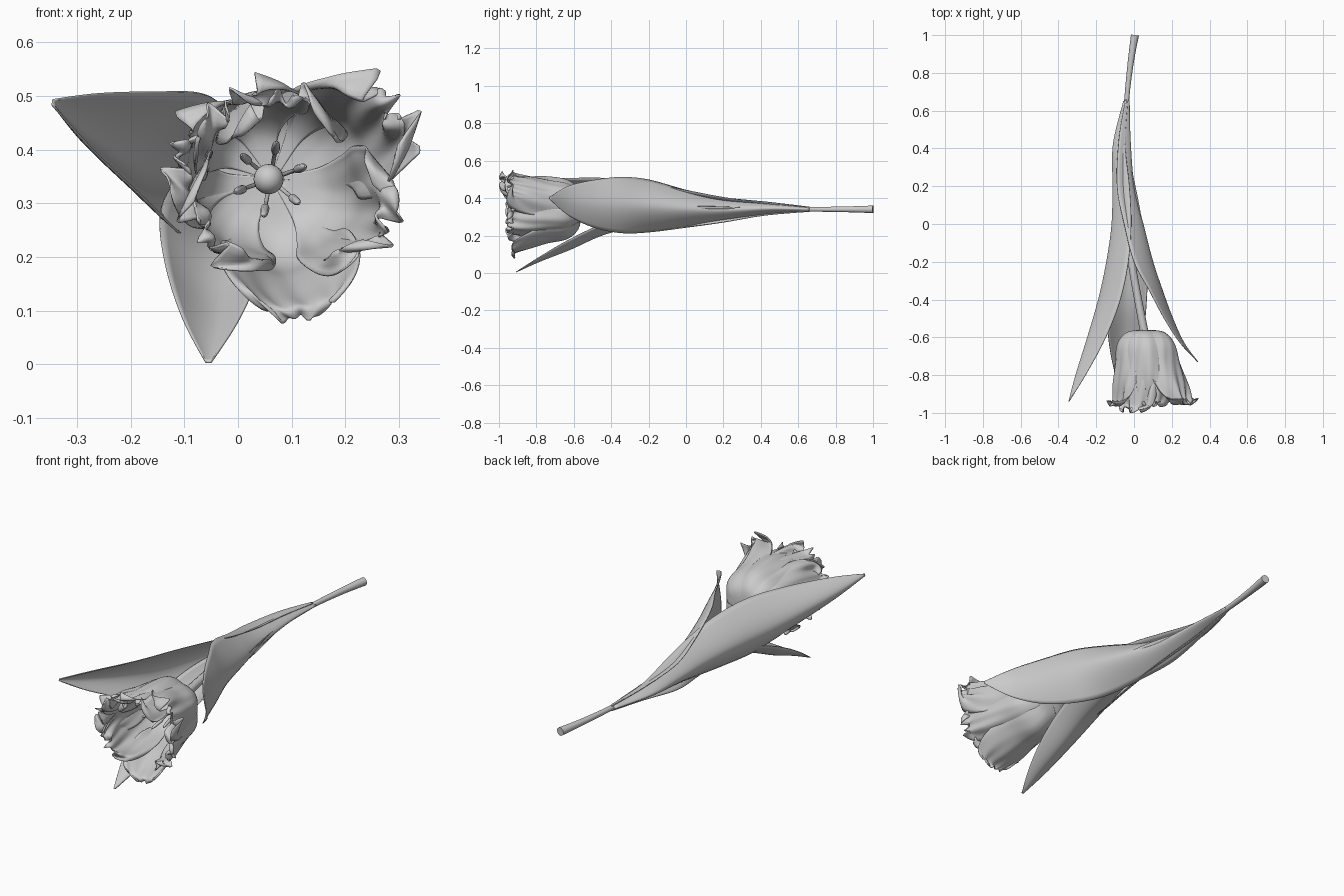
import bpy, math
from mathutils import Vector

if "Cube" in bpy.data.objects:
    bpy.data.objects.remove(bpy.data.objects["Cube"])


def sample(keys, t):
    """Catmull-Rom through equally spaced key tuples, t in 0..1."""
    n = len(keys) - 1
    i = min(int(t * n), n - 1)
    f = t * n - i
    a, b, c, d = (keys[min(max(k, 0), n)] for k in (i - 1, i, i + 1, i + 2))
    return [0.5 * (2 * q + (r - p) * f + (2 * p - 5 * q + 4 * r - s) * f * f
                   + (3 * q - p - 3 * r + s) * f ** 3) for p, q, r, s in zip(a, b, c, d)]


def sheet(name, func, nu, nv, thick):
    """Smooth thin surface from func(u, v), u in 0..1, v in -1..1."""
    verts = [func(i / nu, 2 * j / nv - 1) for i in range(nu + 1) for j in range(nv + 1)]
    w = nv + 1
    faces = [(i * w + j, i * w + j + 1, (i + 1) * w + j + 1, (i + 1) * w + j)
             for i in range(nu) for j in range(nv)]
    me = bpy.data.meshes.new(name)
    me.from_pydata(verts, [], faces)
    me.polygons.foreach_set("use_smooth", [True] * len(faces))
    ob = bpy.data.objects.new(name, me)
    bpy.context.collection.objects.link(ob)
    mod = ob.modifiers.new("thickness", 'SOLIDIFY')
    mod.thickness = thick
    mod.offset = 0
    return ob


def tube(name, pts):
    """Round tube through (x, y, z, radius) points."""
    cu = bpy.data.curves.new(name, 'CURVE')
    cu.dimensions = '3D'
    cu.bevel_depth = 1
    cu.bevel_resolution = 3
    cu.use_fill_caps = True
    n = 6 * (len(pts) - 1)
    sp = cu.splines.new('POLY')
    sp.points.add(n)
    for i, p in enumerate(sp.points):
        x, y, z, r = sample(pts, i / n)
        p.co = (x, y, z, 1)
        p.radius = r
    sp.use_smooth = True
    ob = bpy.data.objects.new(name, cu)
    bpy.context.collection.objects.link(ob)


def ball(name, loc, scale):
    bpy.ops.mesh.primitive_uv_sphere_add(segments=20, ring_count=12, radius=1, location=loc)
    ob = bpy.context.object
    ob.name = name
    ob.scale = scale
    bpy.ops.object.shade_smooth()


def leaf(name, keys, across, inward):
    """Keys are keel x, y, z, half width and cup depth."""
    def f(u, v):
        x, y, z, hw, d = sample(keys, u)
        return (Vector((x, y, z)) + Vector(across) * max(hw, .002) * v
                + Vector(inward) * max(d, 0) * abs(v) ** 1.7)
    sheet(name, f, 48, 16, 0.004)


# Stem, slightly thicker at the cut end
tube("stem", [(.005, 1, .34, .021), (-.018, .85, .34, .016), (-.04, .64, .34, .013),
              (-.055, .35, .34, .016), (-.045, .05, .34, .02), (-.005, -.25, .34, .02),
              (.055, -.575, .34, .022)])

# Three long cupped leaves
leaf("right_leaf", [(-.025, .66, .34, .012, .02), (-.02, .45, .345, .032, .06),
                    (0, .2, .337, .066, .09), (.048, 0, .343, .1, .1),
                    (.1, -.2, .358, .14, .1), (.15, -.35, .363, .149, .07),
                    (.205, -.5, .37, .125, .045), (.265, -.63, .386, .078, .02),
                    (.338, -.73, .40, .006, 0)], (0, 0, 1), (-1, 0, 0))
leaf("left_leaf", [(-.055, .65, .34, .012, .02), (-.11, .42, .34, .032, .06),
                   (-.112, .2, .338, .066, .08), (-.117, 0, .344, .098, .09),
                   (-.145, -.2, .357, .125, .1), (-.188, -.4, .373, .132, .1),
                   (-.246, -.6, .407, .1, .085), (-.308, -.8, .451, .053, .045),
                   (-.345, -.94, .488, .005, 0)], (.12, 0, 1), (1, 0, 0))
leaf("lower_leaf", [(-.035, .3, .33, .02, .02), (-.025, .05, .295, .06, .06),
                    (-.03, -.22, .255, .098, .07), (-.04, -.43, .208, .105, .06),
                    (-.045, -.62, .125, .088, .055), (-.05, -.78, .062, .053, .025),
                    (-.055, -.91, .004, .005, 0)], (1, 0, 0), (0, 0, 1))


# Ruffled flower petals around the cup axis
def petal(name, angle, tip_r, tip_y, ruffle, size, seed):
    a0 = math.radians(angle)
    mid = .168 * size
    keys = [(.018, -.562, .014), (.1 * size, -.575, .06), (.15 * size, -.635, .105),
            (mid, -.74, .135), (mid * .6 + tip_r * .4, -.85, .14),
            (tip_r * .9, tip_y * .6 - .37, .11), (tip_r, tip_y, .055)]

    def f(u, v):
        r, y, hw = sample(keys, u * (1 - .05 * v ** 4))
        wave = ruffle * u ** 2.5
        r += wave * (.35 + abs(v)) * math.sin(7 * v + 5 * u + seed)
        r += wave * .5 * math.sin(15 * v - 9 * u + 2 * seed)
        r += .012 * math.sin(math.pi * u) * math.cos(3 * v)
        y += wave * .7 * math.sin(11 * v + 2 * seed)
        a = a0 + v * min(hw / max(r, .02), 1.0)
        k = min(max((-.56 - y) / .4, 0), 1)
        return (.065 + .03 * k + r * math.cos(a), y, .345 - .01 * k + r * math.sin(a))
    sheet(name, f, 36, 28, 0.004)


for i, p in enumerate([(-85, .25, -.92, .008, 1.0), (38, .245, -.94, .026, 1.0),
                       (163, .215, -.95, .022, 1.0), (-25, .2, -.94, .024, .93),
                       (92, .165, -.955, .02, .95), (212, .185, -.95, .022, .93),
                       (125, .19, -.985, .022, .9)]):
    petal(f"petal_{i + 1}", *p, 1.7 * i)

# Pistil and six stamens inside the cup
tube("pistil", [(.058, -.56, .345, .018), (.058, -.65, .345, .02), (.058, -.72, .345, .022)])
ball("stigma", (.057, -.735, .345), (.028, .03, .028))
for i in range(6):
    a = math.radians(60 * i + 20)
    c, s = math.cos(a), math.sin(a)
    tube(f"stamen_{i + 1}", [(.06 + r * c, y, .345 + r * s, w) for r, y, w in
                             ((.015, -.57, .004), (.04, -.63, .004), (.05, -.67, .004),
                              (.055, -.69, .008), (.065, -.74, .007), (.07, -.76, .002))])
